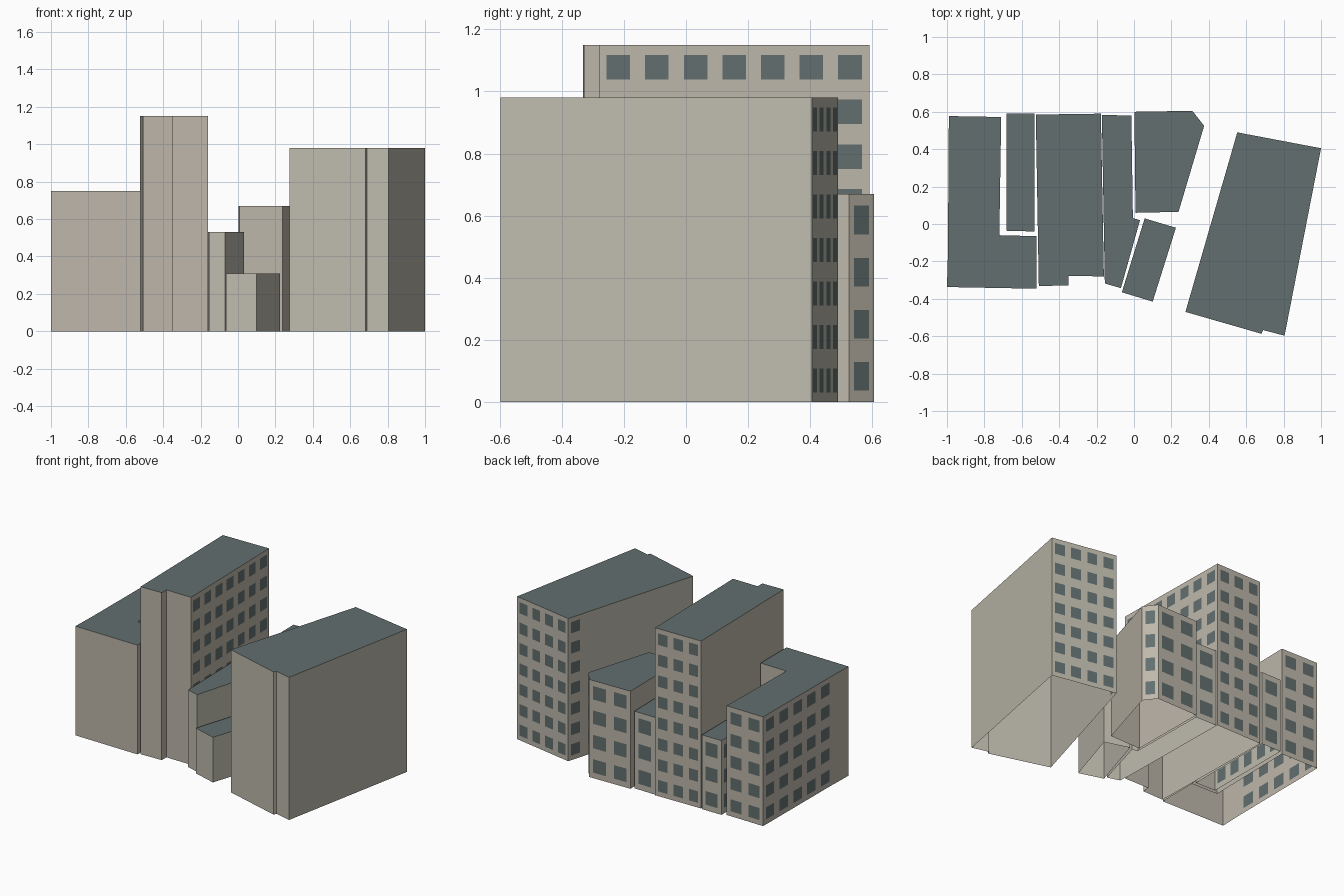
import bpy, bmesh

if "Cube" in bpy.data.objects:
    bpy.data.objects.remove(bpy.data.objects["Cube"])


def material(name, rgb):
    m = bpy.data.materials.new(name)
    m.diffuse_color = (*rgb, 1)
    m.use_nodes = True
    m.node_tree.nodes["Principled BSDF"].inputs["Base Color"].default_value = m.diffuse_color
    return m


warm = material("warm_beige_wall", (0.515, 0.475, 0.405))
olive = material("olive_beige_wall", (0.515, 0.495, 0.42))
slate = material("slate_roof_and_glass", (0.125, 0.158, 0.158))


def cuts(length, n, share):
    """Positions that split a length into n cells, each with a centred opening."""
    cell = length / n if n else 0
    out = [0.0]
    for i in range(n):
        mid = (i + 0.5) * cell
        out += [mid - cell * share / 2, mid + cell * share / 2]
    return out + [length]


def building(name, wall_mat, height, floors, plan):
    """Open-bottomed block. plan: counter-clockwise (x, y, window columns on the next edge)."""
    bm = bmesh.new()
    for (x0, y0, cols), (x1, y1, _) in zip(plan, plan[1:] + plan[:1]):
        us = cuts(1.0, cols, 0.61)
        zs = cuts(height, floors if cols else 0, 0.55)
        grid = [[bm.verts.new((x0 + (x1 - x0) * u, y0 + (y1 - y0) * u, z)) for u in us]
                for z in zs]
        for r in range(len(zs) - 1):
            for c in range(len(us) - 1):
                f = bm.faces.new((grid[r][c], grid[r][c + 1],
                                  grid[r + 1][c + 1], grid[r + 1][c]))
                # odd rows and columns are the window panes
                f.material_index = 1 if r % 2 and c % 2 else 0
    # flat roof
    roof = bm.faces.new([bm.verts.new((x, y, height)) for x, y, _ in plan])
    roof.material_index = 1
    bmesh.ops.remove_doubles(bm, verts=bm.verts[:], dist=1e-5)
    me = bpy.data.meshes.new(name)
    bm.to_mesh(me)
    bm.free()
    me.materials.append(wall_mat)
    me.materials.append(slate)
    bpy.context.collection.objects.link(bpy.data.objects.new(name, me))


# L-shaped block on the far left
building("corner_block", warm, 0.75, 5, [
    (-0.99, 0.577, 5), (-0.995, -0.165, 0), (-1.0, -0.337, 0), (-0.522, -0.346, 0),
    (-0.522, -0.065, 0), (-0.72, -0.06, 0), (-0.71, 0.572, 2)])

# low infill between corner block and tower
building("low_infill", olive, 0.51, 3, [
    (-0.683, 0.59, 5), (-0.683, -0.036, 0), (-0.533, -0.04, 0), (-0.533, 0.59, 1)])

# tallest slab
building("tall_slab", warm, 1.15, 8, [
    (-0.525, 0.585, 0), (-0.509, -0.332, 0), (-0.35, -0.328, 0), (-0.35, -0.278, 0),
    (-0.161, -0.28, 7), (-0.177, 0.59, 3)])

# narrow bent block beside the slab
building("narrow_block", olive, 0.53, 3, [
    (-0.172, 0.583, 0), (-0.156, -0.318, 0), (-0.07, -0.343, 0), (0.032, 0.02, 0),
    (-0.006, 0.032, 0), (-0.014, 0.58, 1)])

# block with a cut corner
building("chamfered_block", warm, 0.67, 4, [
    (0.002, 0.6, 0), (0.008, 0.06, 0), (0.238, 0.065, 0), (0.375, 0.525, 1),
    (0.312, 0.605, 2)])

# small annex
building("small_annex", olive, 0.31, 2, [
    (-0.065, -0.365, 0), (0.1, -0.415, 0), (0.224, -0.02, 0), (0.057, 0.03, 0)])

# large slanted block on the right
building("large_slanted_block", olive, 0.98, 7, [
    (0.552, 0.49, 1), (0.52, 0.378, 0), (0.275, -0.47, 0), (0.682, -0.587, 0),
    (0.69, -0.567, 0), (0.805, -0.597, 0), (1.0, 0.405, 4)])
